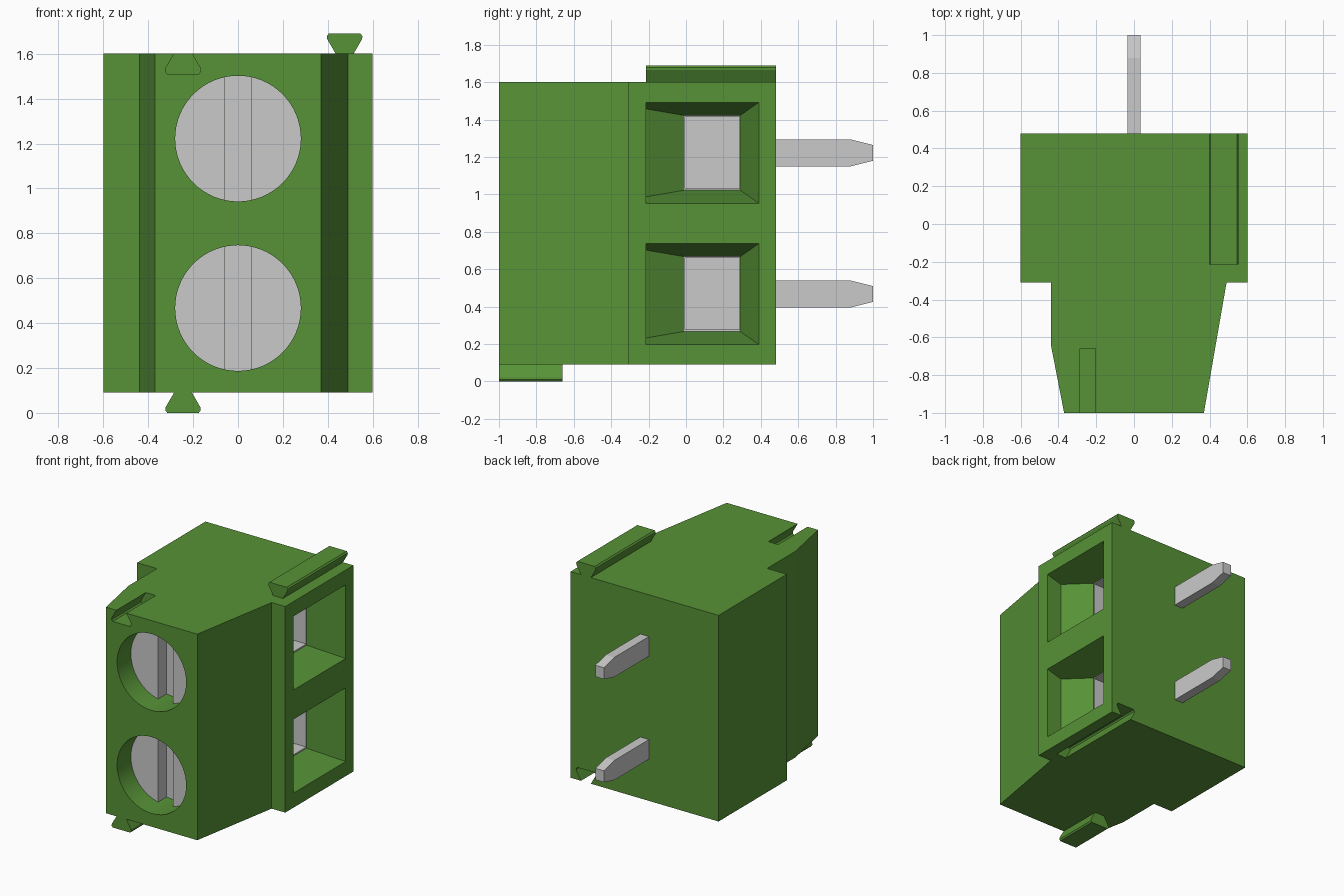
import bpy
import bmesh
import math

cube = bpy.data.objects.get("Cube")
if cube:
    bpy.data.objects.remove(cube, do_unlink=True)


def material(name, rgb, rough):
    m = bpy.data.materials.new(name)
    m.use_nodes = True
    m.diffuse_color = (*rgb, 1)
    bsdf = next(n for n in m.node_tree.nodes if n.type == 'BSDF_PRINCIPLED')
    bsdf.inputs["Base Color"].default_value = (*rgb, 1)
    bsdf.inputs["Roughness"].default_value = rough
    return m


GREEN = material("green plastic", (0.095, 0.29, 0.038), 0.6)
METAL = material("light grey metal", (0.59, 0.59, 0.59), 0.5)


def loft(name, ring_a, ring_b, mat):
    """Closed solid between two matching outlines."""
    bm = bmesh.new()
    a = [bm.verts.new(p) for p in ring_a]
    b = [bm.verts.new(p) for p in ring_b]
    n = len(a)
    bm.faces.new(a)
    bm.faces.new(b)
    for i in range(n):
        j = (i + 1) % n
        bm.faces.new((a[i], a[j], b[j], b[i]))
    bmesh.ops.recalc_face_normals(bm, faces=bm.faces)
    me = bpy.data.meshes.new(name)
    bm.to_mesh(me)
    bm.free()
    me.materials.append(mat)
    ob = bpy.data.objects.new(name, me)
    bpy.context.collection.objects.link(ob)
    return ob


def along_y(name, pts, y0, y1, mat):
    return loft(name, [(x, y0, z) for x, z in pts], [(x, y1, z) for x, z in pts], mat)


def box(name, x, y, z, mat):
    pts = [(x[0], z[0]), (x[1], z[0]), (x[1], z[1]), (x[0], z[1])]
    return along_y(name, pts, y[0], y[1], mat)


def disc(name, r, z, y0, y1, mat, sides=64):
    angles = [2 * math.pi * i / sides for i in range(sides)]
    return along_y(name, [(r * math.cos(t), z + r * math.sin(t)) for t in angles], y0, y1, mat)


def cut(ob, cutter):
    mod = ob.modifiers.new("cut", 'BOOLEAN')
    mod.operation = 'DIFFERENCE'
    mod.solver = 'EXACT'
    mod.object = cutter
    cutter.hide_render = True
    bpy.context.view_layer.objects.active = ob
    bpy.ops.object.modifier_apply(modifier=mod.name)
    bpy.data.objects.remove(cutter, do_unlink=True)


def dovetail(x, z, up):
    """Rail outline: narrow neck at z, wide head with clipped corners."""
    half = [(0.04, -0.03), (0.04, 0), (0.078, 0.066), (0.079, 0.079), (0.07, 0.09)]
    pts = half + [(-u, v) for u, v in reversed(half)]
    return [(x + u, z + up * v) for u, v in pts]


BOTTOM, TOP = 0.09, 1.60
POLES = (0.467, 1.222)

# Housing
plan = [(-0.37, -1), (0.37, -1), (0.49, -0.31), (0.60, -0.31), (0.60, 0.48),
        (-0.60, 0.48), (-0.60, -0.31), (-0.44, -0.31), (-0.44, -0.64)]
housing = loft("housing", [(x, y, BOTTOM) for x, y in plan],
               [(x, y, TOP) for x, y in plan], GREEN)

# Interlocking rails and their matching grooves
along_y("top_rail", dovetail(0.475, TOP, 1), -0.215, 0.48, GREEN)
along_y("bottom_rail", dovetail(-0.245, BOTTOM, -1), -1, -0.66, GREEN)
cut(housing, along_y("groove_cutter", dovetail(0.475, BOTTOM, 1), -0.215, 0.52, GREEN))
cut(housing, along_y("groove_cutter", dovetail(-0.245, TOP, -1), -1.04, -0.66, GREEN))

for side, zc in zip(("lower", "upper"), POLES):
    # Screw bore
    cut(housing, disc("bore_cutter", 0.28, zc, -1.05, -0.70, GREEN))

    # Wire funnel, narrowing inwards
    funnel = [(0.65, -0.215), (0.478, -0.215), (0.355, -0.01), (0.355, 0.29), (0.65, 0.41)]
    rings = [[(x, y, zc + s * (0.2 + 0.07 * (x - 0.355) / 0.245)) for x, y in funnel]
             for s in (-1, 1)]
    cut(housing, loft("funnel_cutter", *rings, GREEN))
    cut(housing, box("cage_cutter", (-0.25, 0.37), (-0.01, 0.29), (zc - 0.2, zc + 0.2), GREEN))

    # Metal wire cage, open to the funnel
    cage = box(side + "_wire_cage", (-0.26, 0.353), (-0.013, 0.293),
               (zc - 0.203, zc + 0.203), METAL)
    cut(cage, box("cage_hollow", (-0.2, 0.4), (-0.006, 0.286),
                  (zc - 0.19, zc + 0.193), METAL))

    # Slotted screw
    screw = disc(side + "_screw", 0.282, zc, -0.84, -0.69, METAL)
    cut(screw, box("slot_cutter", (-0.06, 0.06), (-0.9, -0.74), (zc - 0.4, zc + 0.4), METAL))

    # Solder pin with tapered tip
    pin = [(0.45, -0.072), (0.88, -0.072), (1.0, -0.042),
           (1.0, 0.042), (0.88, 0.072), (0.45, 0.072)]
    loft(side + "_pin", [(-0.035, y, zc + z) for y, z in pin],
         [(0.035, y, zc + z) for y, z in pin], METAL)

    # Smooth the round screw wall
    bpy.ops.object.select_all(action='DESELECT')
    screw.select_set(True)
    bpy.context.view_layer.objects.active = screw
    bpy.ops.object.shade_smooth_by_angle(angle=math.radians(8))

# Smooth the bore walls, keep every other edge crisp
bpy.ops.object.select_all(action='DESELECT')
housing.select_set(True)
bpy.context.view_layer.objects.active = housing
bpy.ops.object.shade_smooth_by_angle(angle=math.radians(8))
